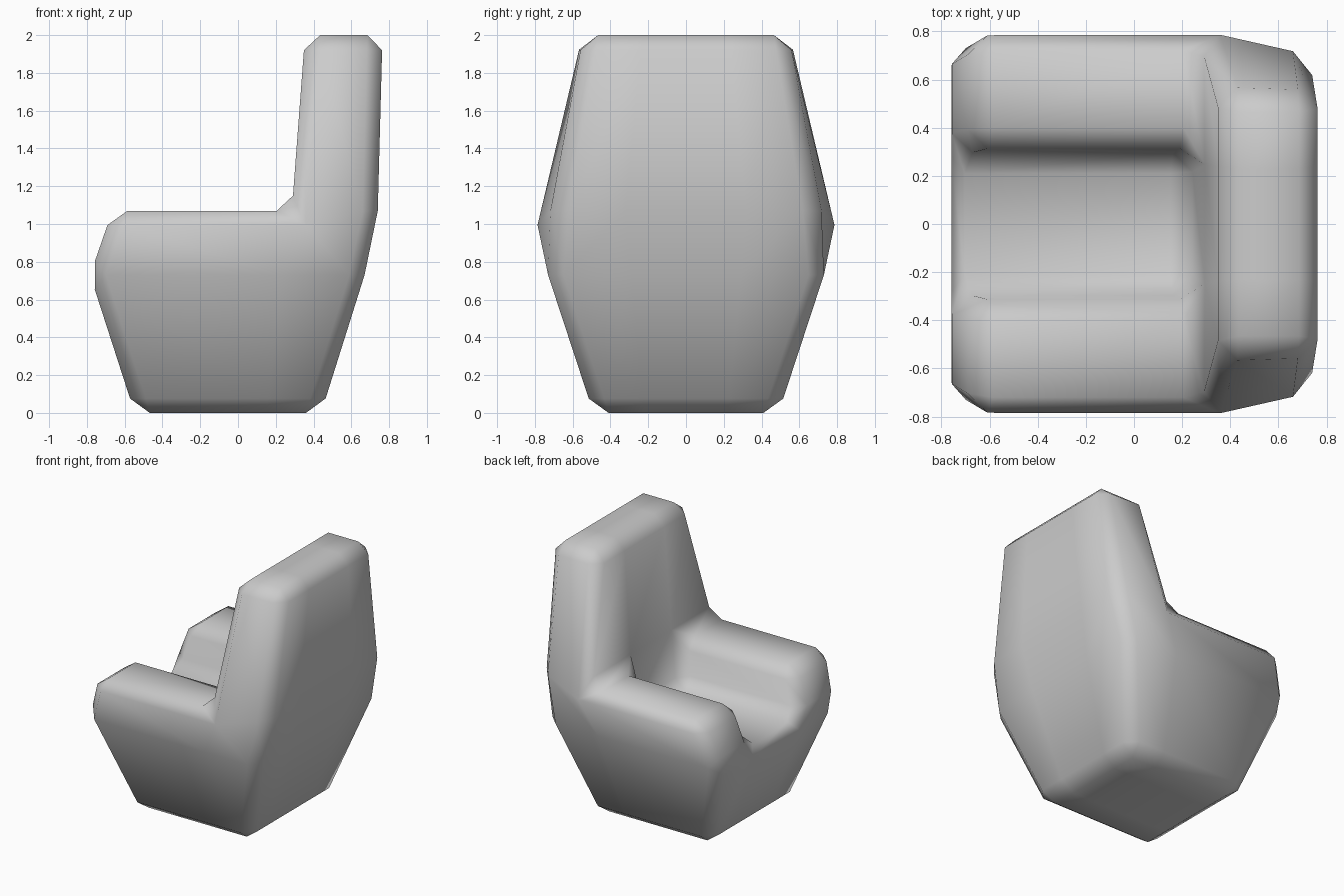
import bpy, bmesh
from itertools import product

if "Cube" in bpy.data.objects:
    bpy.data.objects.remove(bpy.data.objects["Cube"])

# Cage of a chunky armchair facing -x: three x columns, mirrored y rows, four levels
Z = [0, 0.73, 1.07, 2.0]
X = [[-0.547, -0.783, -0.665, -0.665],   # front of seat and arms
     [0.15, 0.23, 0.285, 0.355],         # front of backrest
     [0.44, 0.67, 0.74, 0.765]]          # rear of backrest
Y_OUT = [[0.49, 0.73, 0.80, 0.545]] * 2 + [[0.49, 0.73, 0.70, 0.545]]
Y_IN = [0.22, 0.29, 0.32, 0.23]


def filled(i, j, k):
    """Which cage cells are solid: base, two arms, full-width backrest."""
    if not (0 <= i < 2 and 0 <= j < 3 and 0 <= k < 3):
        return False
    return k == 0 or i == 1 or (k == 1 and j != 1)


def position(i, j, k):
    side = -1 if j < 2 else 1
    y = Y_OUT[i][k] if j in (0, 3) else Y_IN[k]
    return (X[i][k], side * y, Z[k])


bm = bmesh.new()
verts = {}


def vert(key):
    if key not in verts:
        verts[key] = bm.verts.new(position(*key))
    return verts[key]


# Skin the solid cells
for cell in product(range(2), range(3), range(3)):
    if not filled(*cell):
        continue
    for axis, step in product(range(3), (0, 1)):
        neighbour = list(cell)
        neighbour[axis] += 1 if step else -1
        if filled(*neighbour):
            continue
        a, b = (axis + 1) % 3, (axis + 2) % 3
        corners = []
        for da, db in ((0, 0), (1, 0), (1, 1), (0, 1)):
            c = list(cell)
            c[axis] += step
            c[a] += da
            c[b] += db
            corners.append(vert(tuple(c)))
        bm.faces.new(corners if step else corners[::-1])

bmesh.ops.recalc_face_normals(bm, faces=bm.faces)
mesh = bpy.data.meshes.new("armchair")
bm.to_mesh(mesh)
bm.free()
chair = bpy.data.objects.new("armchair", mesh)
bpy.context.collection.objects.link(chair)
mesh.shade_smooth()

# Single chamfer on the pronounced edges, shaded smooth
bevel = chair.modifiers.new("soft_edges", 'BEVEL')
bevel.width = 0.08
bevel.segments = 1
bevel.limit_method = 'ANGLE'
bevel.angle_limit = 0.52
bevel.use_clamp_overlap = False
